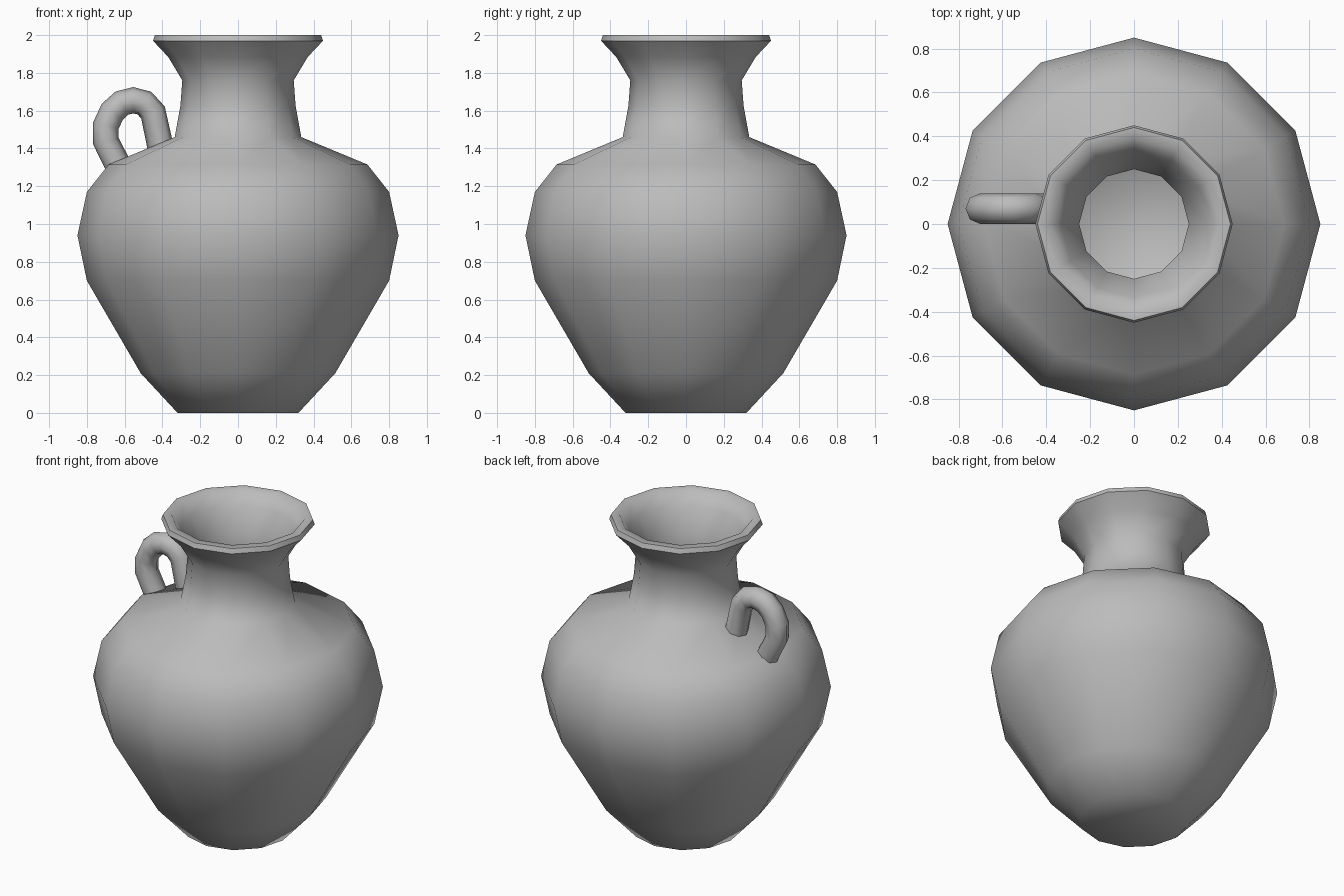
import bpy
import bmesh
import math

cube = bpy.data.objects.get("Cube")
if cube:
    bpy.data.objects.remove(cube)

# Plain grey clay
clay = bpy.data.materials.new("grey_clay")
clay.use_nodes = True
clay.diffuse_color = (0.5, 0.5, 0.5, 1)
clay.node_tree.nodes["Principled BSDF"].inputs["Base Color"].default_value = clay.diffuse_color

SIDES = 12


def lathe(name, profile):
    """Turn a radius/height profile into a vessel with a flat cap at each end."""
    bm = bmesh.new()
    rings = []
    for r, z in profile:
        angles = [math.tau * i / SIDES for i in range(SIDES)]
        rings.append([bm.verts.new((r * math.cos(a), r * math.sin(a), z)) for a in angles])
    for low, high in zip(rings, rings[1:]):
        for i in range(SIDES):
            j = (i + 1) % SIDES
            bm.faces.new((low[i], low[j], high[j], high[i]))
    bm.faces.new(rings[0][::-1])
    bm.faces.new(rings[-1])
    bmesh.ops.recalc_face_normals(bm, faces=bm.faces)
    mesh = bpy.data.meshes.new(name)
    bm.to_mesh(mesh)
    bm.free()
    obj = bpy.data.objects.new(name, mesh)
    bpy.context.collection.objects.link(obj)
    return obj


def finish(obj, angle):
    obj.data.materials.append(clay)
    bpy.ops.object.select_all(action='DESELECT')
    obj.select_set(True)
    bpy.context.view_layer.objects.active = obj
    bpy.ops.object.shade_smooth_by_angle(angle=math.radians(angle))


# Jar body: outer wall from foot to rim, then the inner wall back down to the floor
outer = [(0.32, 0), (0.515, 0.21), (0.80, 0.70), (0.85, 0.94), (0.80, 1.17),
         (0.685, 1.315), (0.335, 1.46), (0.305, 1.625), (0.295, 1.76),
         (0.37, 1.885), (0.45, 1.97), (0.44, 2.0)]
inner = [(0.39, 2.0), (0.335, 1.92), (0.25, 1.78), (0.255, 1.62), (0.29, 1.42),
         (0.655, 1.27), (0.75, 1.15), (0.80, 0.94), (0.75, 0.71), (0.47, 0.24),
         (0.30, 0.05)]
finish(lathe("jar_body", outer + inner), 58)

# Loop handle on the right shoulder
path = [(-0.61, 1.26), (-0.70, 1.44), (-0.70, 1.52), (-0.665, 1.595), (-0.615, 1.64),
        (-0.555, 1.655), (-0.495, 1.64), (-0.45, 1.59), (-0.40, 1.36)]
curve = bpy.data.curves.new("handle_path", 'CURVE')
curve.dimensions = '3D'
curve.bevel_depth = 0.07
curve.bevel_resolution = 2
curve.use_fill_caps = True
spline = curve.splines.new('POLY')
spline.points.add(len(path) - 1)
for point, (x, z) in zip(spline.points, path):
    point.co = (x, 0.07, z, 1)
handle = bpy.data.objects.new("handle", curve)
bpy.context.collection.objects.link(handle)
bpy.ops.object.select_all(action='DESELECT')
handle.select_set(True)
bpy.context.view_layer.objects.active = handle
bpy.ops.object.convert(target='MESH')
finish(bpy.context.object, 60)
